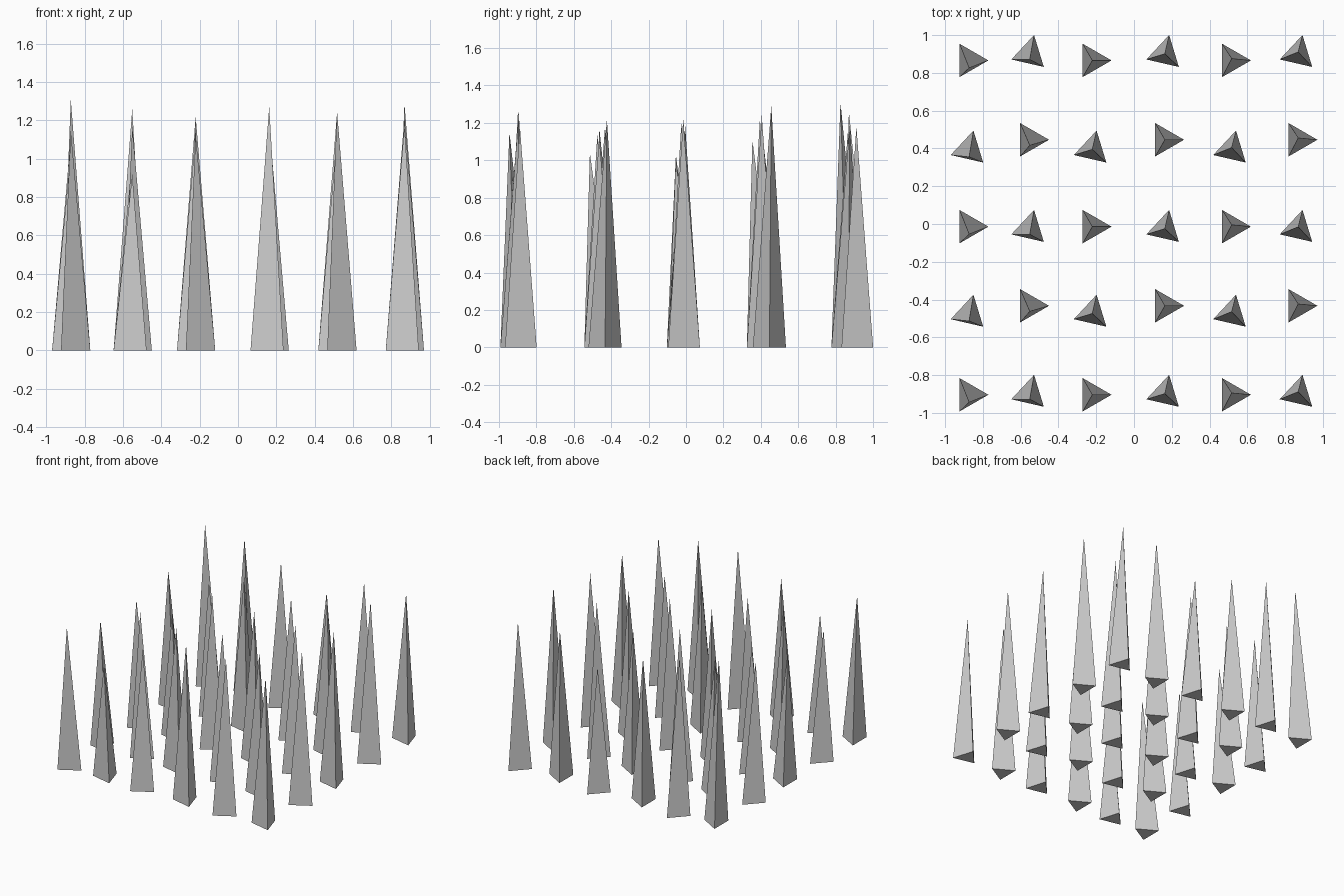
import bpy, bmesh, math

if "Cube" in bpy.data.objects:
    bpy.data.objects.remove(bpy.data.objects["Cube"])

RADIUS = 0.102
COL_X = [-0.873, -0.552, -0.221, 0.163, 0.517, 0.869]
# sideways lean of the tips, per column
LEAN = [-0.04, -0.03, 0.0, 0.0, 0.01, 0.01]
# row centres from back to front: (y of straight spikes, y of turned spikes)
ROW_Y = [(0.866, 0.901), (0.446, 0.395), (-0.014, -0.025),
         (-0.433, -0.474), (-0.904, -0.898)]
# spike heights, back row first
HEIGHT = [
    [1.31, 1.26, 1.16, 1.00, 1.19, 1.18],
    [1.11, 1.08, 1.22, 1.13, 1.24, 1.29],
    [1.03, 1.00, 1.22, 1.20, 1.18, 1.22],
    [1.04, 1.17, 1.14, 1.18, 1.13, 1.22],
    [1.15, 0.92, 1.13, 1.27, 1.25, 1.18],
]


def spike(name, x, y, turn, height, lean):
    """Three-sided closed spike with a slightly leaning tip."""
    bm = bmesh.new()
    base = [bm.verts.new((RADIUS * math.cos(turn + i * math.tau / 3),
                          RADIUS * math.sin(turn + i * math.tau / 3), 0))
            for i in range(3)]
    tip = bm.verts.new((0, lean, height))
    bm.faces.new(base[::-1])
    for i in range(3):
        bm.faces.new((base[i], base[(i + 1) % 3], tip))
    mesh = bpy.data.meshes.new(name)
    bm.to_mesh(mesh)
    bm.free()
    obj = bpy.data.objects.new(name, mesh)
    obj.location = (x, y, 0)
    bpy.context.collection.objects.link(obj)


# field of spikes, alternating straight and turned like a checkerboard
for r, heights in enumerate(HEIGHT):
    for c, h in enumerate(heights):
        turned = (r + c) % 2
        spike(f"spike_row{r + 1}_col{c + 1}", COL_X[c], ROW_Y[r][turned],
              math.radians(77) if turned else 0.0, h, LEAN[c])
